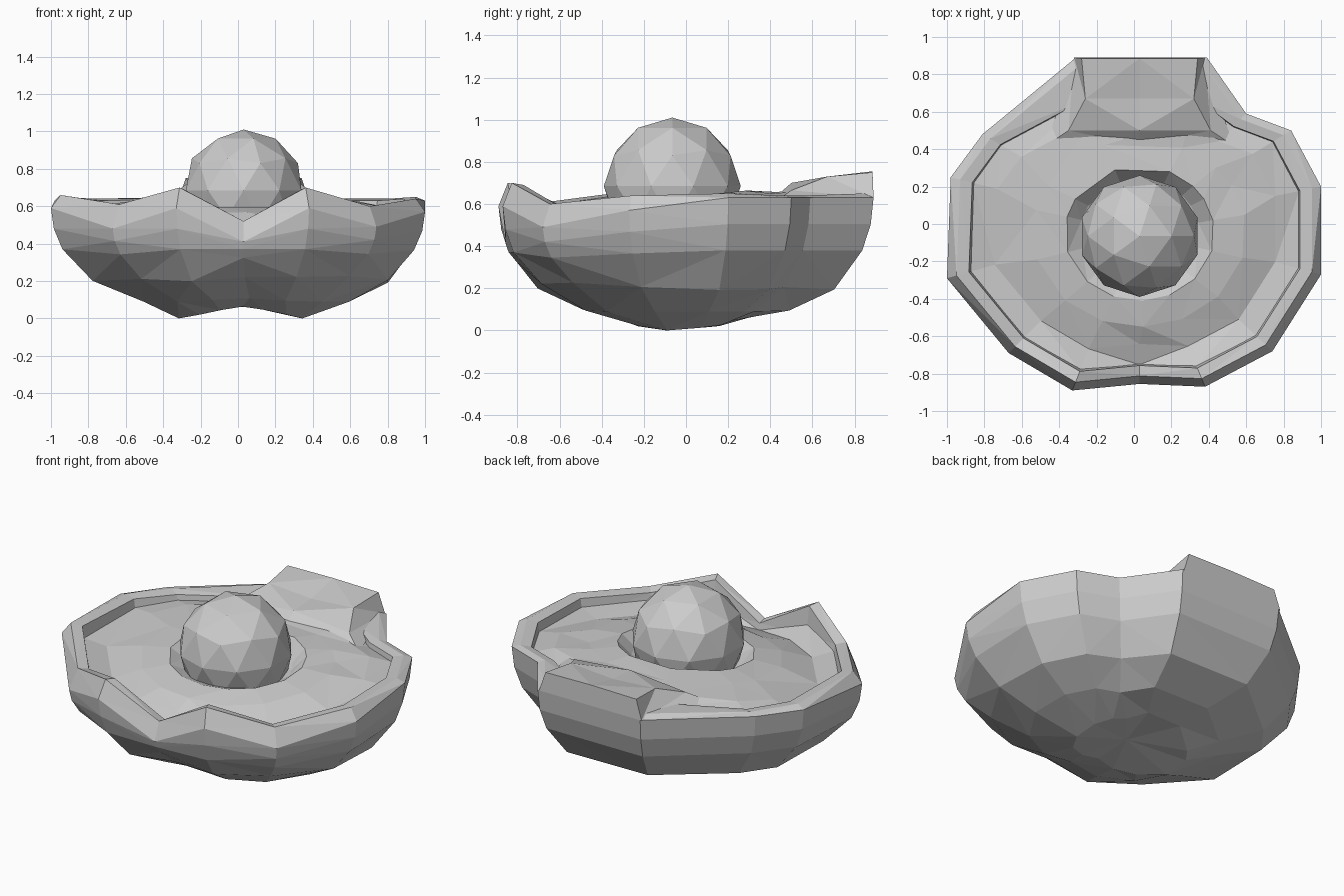
import bpy, bmesh, math, random

if "Cube" in bpy.data.objects:
    bpy.data.objects.remove(bpy.data.objects["Cube"])

random.seed(4)

# Shell outline seen from above: x, y, outer edge height, ridge height
RIM = [(-.31, .89, .63, .65), (.39, .89, .63, .65), (.60, .59, .63, .64), (.84, .50, .63, .64),
       (1.0, .20, .63, .65), (1.0, -.27, .57, .64), (.74, -.68, .49, .60), (.38, -.87, .59, .70),
       (.03, -.855, .41, .52), (-.33, -.89, .59, .70), (-.67, -.69, .48, .61),
       (-1.0, -.29, .59, .66), (-.98, .25, .63, .65), (-.81, .48, .63, .64)]
N = len(RIM)


def loft(rings, end):
    """Skin a list of equal-length rings and fan the last one to a point."""
    bm = bmesh.new()
    loops = [[bm.verts.new(p) for p in r] for r in rings]
    tip = bm.verts.new(end)
    for a, b in zip(loops, loops[1:]):
        for i in range(N):
            j = (i + 1) % N
            bm.faces.new((a[i], a[j], b[j], b[i]))
    for i in range(N):
        bm.faces.new((loops[-1][i], loops[-1][(i + 1) % N], tip))
    return bm, loops


def finish(bm, name):
    bmesh.ops.triangulate(bm, faces=bm.faces)
    bmesh.ops.recalc_face_normals(bm, faces=bm.faces)
    mesh = bpy.data.meshes.new(name)
    bm.to_mesh(mesh)
    bm.free()
    bpy.context.collection.objects.link(bpy.data.objects.new(name, mesh))


def ring(scale, height, cx=.02):
    """Scaled copy of the outline; height is a function of (x, y, edge, ridge)."""
    out = []
    for x, y, e, r in RIM:
        px, py = cx * (1 - scale) + x * scale, y * scale
        out.append((px, py, height(px, py, e, r)))
    return out


def inner(scale, height):
    """Ring inside the rim, pulled in from the hinge at the back."""
    return [(x, min(y, .66 * scale / .885), z) for x, y, z in ring(scale, height)]


def oval(rx, ry, height):
    """Ring around the pearl."""
    out = []
    for x, y, e, r in RIM:
        a = math.atan2(y, x)
        px, py = .03 + rx * math.cos(a), -.05 + ry * math.sin(a)
        out.append((px, py, height(px, py, e, r)))
    return out


# Shell: ribbed outer bowl, lip and hollow inside
def rib(x):
    return max(0, .07 * (1 - abs(x - .03) / .29))


outer = [
    ring(.33, lambda x, y, e, r: rib(x) * .7 + abs(y + .09) * .08),
    ring(.55, lambda x, y, e, r: .09 + rib(x) * .3, .10),
    ring(.79, lambda x, y, e, r: .21 + random.uniform(-.02, .02), .06),
    ring(.94, lambda x, y, e, r: .37 + (e - .59) * .25),
    ring(.985, lambda x, y, e, r: .48 + (e - .59) * .6),
    ring(1.0, lambda x, y, e, r: e),
]
lip = [
    ring(.95, lambda x, y, e, r: r),
    inner(.885, lambda x, y, e, r: r - .01),
    inner(.865, lambda x, y, e, r: min(r, .62) - .1),
    inner(.75, lambda x, y, e, r: .36),
    inner(.40, lambda x, y, e, r: .16),
]
low = min(p[2] for p in outer[0])
outer[0] = [(x, y, z - low) for x, y, z in outer[0]]
bm, loops = loft(outer + lip, (.03, -.05, .14))
bottom = bm.verts.new((.03, -.03, .07))
for i in range(N):
    bm.faces.new((loops[0][(i + 1) % N], loops[0][i], bottom))
finish(bm, "shell")


# Flesh: a wavy sheet, high around the pearl and at the back, with a pit
def slope(base, tilt, wave):
    return lambda x, y, e, r: base + tilt * y + random.uniform(-wave, wave)


flesh = [
    inner(.88, lambda x, y, e, r: min(r, .63) - .05 + .04 * max(0, y)),
    inner(.75, slope(.58, .11, .01)),
    oval(.57, .50, slope(.615, .10, .01)),
    oval(.40, .36, slope(.635, .10, 0)),
    oval(.32, .29, lambda x, y, e, r: .57),
]
bm, loops = loft(flesh, (.03, -.07, .38))
finish(bm, "flesh")

# Hinge: raised wedge at the back, ramping down into the flesh (y, middle z, side z, half width)
rows = [(.42, .63, .61, .50), (.50, .70, .665, .38), (.67, .71, .73, .29),
        (.885, .755, .75, .31), (.89, .63, .63, .35)]
bm = bmesh.new()
grid = [[bm.verts.new((.03 + s * w, y, z if s else zm)) for s in (-1, 0, 1)] for y, zm, z, w in rows]
for a, b in zip(grid, grid[1:] + grid[:1]):
    for i in range(2):
        bm.faces.new((a[i], a[i + 1], b[i + 1], b[i]))
for s in (0, 2):
    bm.faces.new([r[s] for r in grid])
finish(bm, "hinge")

# Pearl
bpy.ops.mesh.primitive_ico_sphere_add(subdivisions=2, radius=.325, location=(.03, -.065, .685))
bpy.context.object.name = "pearl"
